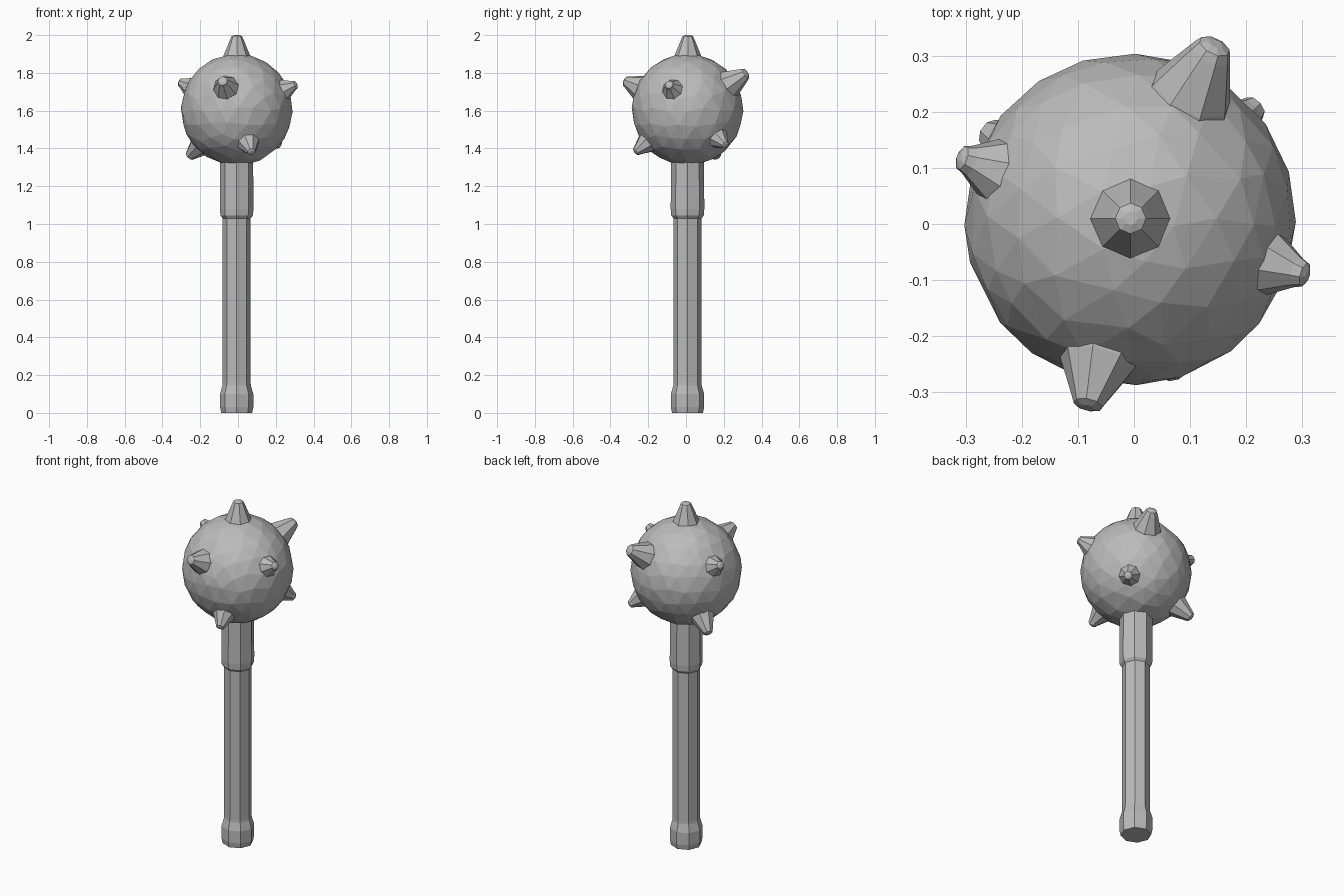
import bpy, bmesh, math, random
from mathutils import Vector

if "Cube" in bpy.data.objects:
    bpy.data.objects.remove(bpy.data.objects["Cube"])

random.seed(4)
CENTRE = Vector((-0.007, 0.008, 1.605))
RADIUS = 0.296
SIDES = 8

grey = bpy.data.materials.new("iron grey")
grey.diffuse_color = (0.5, 0.5, 0.5, 1)
grey.use_nodes = True
grey.node_tree.nodes["Principled BSDF"].inputs["Base Color"].default_value = grey.diffuse_color


def finish(name, bm):
    bmesh.ops.recalc_face_normals(bm, faces=bm.faces)
    mesh = bpy.data.meshes.new(name)
    bm.to_mesh(mesh)
    bm.free()
    mesh.materials.append(grey)
    obj = bpy.data.objects.new(name, mesh)
    bpy.context.collection.objects.link(obj)
    return obj


def lathe(name, profile, origin, axis=Vector((0, 0, 1)), cap=True):
    """Eight-sided flat-faced solid from (radius, distance along axis) pairs."""
    rot = Vector((0, 0, 1)).rotation_difference(axis)
    bm = bmesh.new()
    rings = []
    for r, d in profile:
        ring = []
        for i in range(SIDES):
            a = 2 * math.pi * i / SIDES
            p = Vector((r * math.cos(a), r * math.sin(a), d))
            ring.append(bm.verts.new(origin + rot @ p))
        rings.append(ring)
    for low, high in zip(rings, rings[1:]):
        for i in range(SIDES):
            j = (i + 1) % SIDES
            bm.faces.new((low[i], low[j], high[j], high[i]))
    if cap:
        bm.faces.new(rings[0][::-1])
        bm.faces.new(rings[-1])
    return finish(name, bm)


# Faceted ball: vertices nudged sideways for an uneven, hammered surface
bm = bmesh.new()
bmesh.ops.create_icosphere(bm, subdivisions=3, radius=1)
for v in bm.verts:
    nudge = Vector([random.uniform(-0.05, 0.05) for _ in range(3)])
    v.co = CENTRE + (v.co + nudge).normalized() * RADIUS
finish("mace_ball", bm)

# Handle with thicker collar and pommel, one continuous profile
lathe("handle", [
    (0.082, 0.0), (0.088, 0.03), (0.088, 0.10), (0.075, 0.145),
    (0.074, 0.16), (0.074, 1.03), (0.086, 1.045), (0.089, 1.08),
    (0.087, 1.35)], Vector((CENTRE.x, CENTRE.y, 0)))

# Blunt spikes: tip position, base radius
spikes = {
    "top_spike": ((-0.006, 0.010, 2.0), 0.076),
    "left_spike": ((-0.312, 0.120, 1.755), 0.062),
    "right_spike": ((0.310, -0.092, 1.740), 0.062),
    "front_spike": ((-0.083, -0.328, 1.760), 0.074),
    "back_spike": ((0.146, 0.322, 1.800), 0.082),
    "low_left_spike": ((-0.262, 0.165, 1.355), 0.070),
    "low_front_spike": ((0.072, -0.270, 1.378), 0.064),
    "low_back_spike": ((0.220, 0.212, 1.415), 0.062),
}
for name, (tip, base) in spikes.items():
    ray = Vector(tip) - CENTRE
    end = ray.length
    lathe(name, [
        (base * 1.02, RADIUS - 0.04), (base * 0.92, RADIUS - 0.008),
        (base * 0.46, end - 0.022), (base * 0.36, end - 0.006),
        (base * 0.16, end)], CENTRE, ray.normalized())
